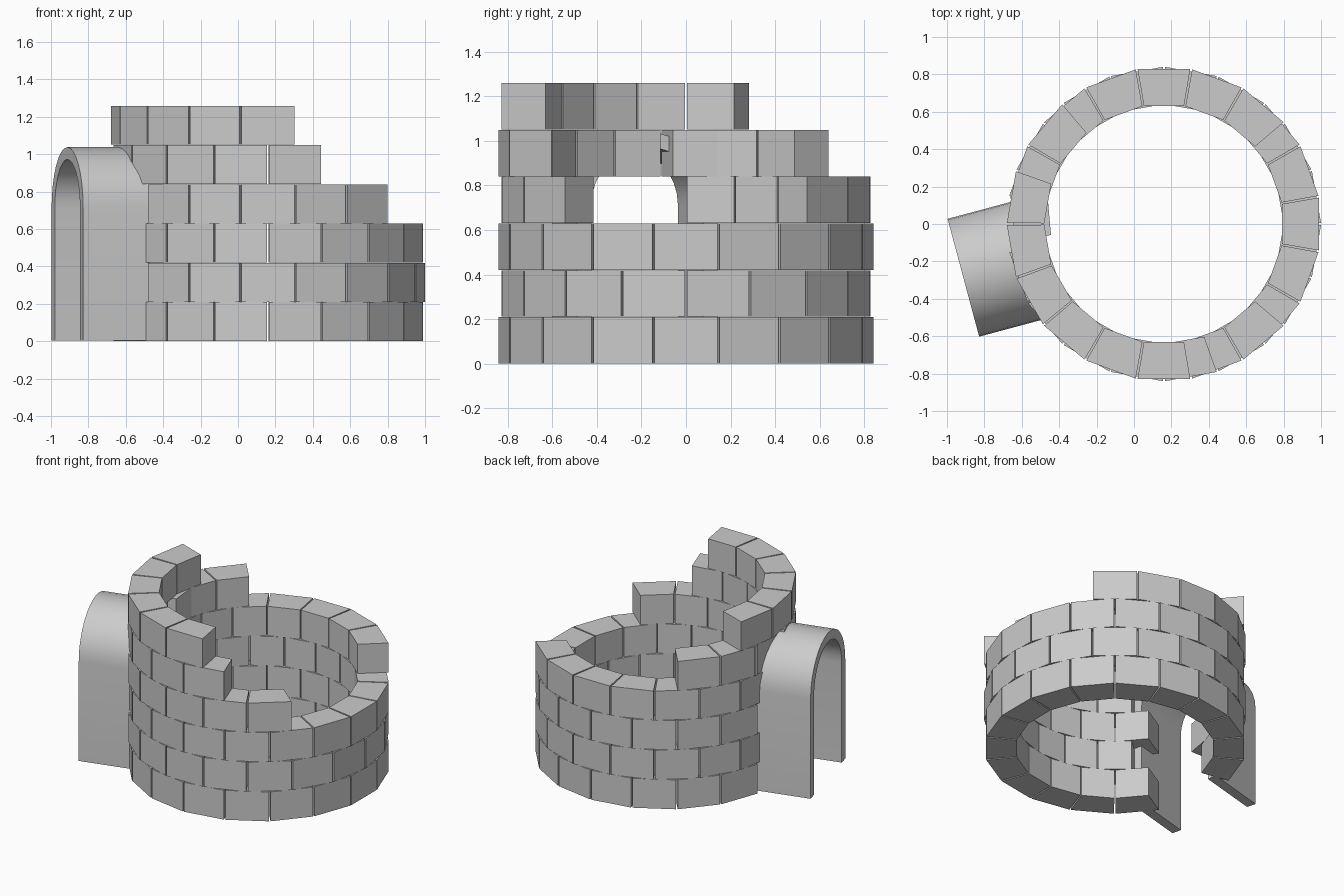
import bpy, bmesh, math

if "Cube" in bpy.data.objects:
    bpy.data.objects.remove(bpy.data.objects["Cube"])

CX = 0.16             # tower axis
R_OUT, R_IN = 0.84, 0.64
ROW_H, STEP, GAP = 0.21, 20, 0.35
DOOR = 195            # direction of the doorway, degrees


def make_object(name, bm):
    bmesh.ops.recalc_face_normals(bm, faces=bm.faces)
    me = bpy.data.meshes.new(name)
    bm.to_mesh(me)
    bm.free()
    ob = bpy.data.objects.new(name, me)
    bpy.context.collection.objects.link(ob)
    return ob


def extrude_profile(bm, points, vec):
    face = bm.faces.new([bm.verts.new(p) for p in points])
    res = bmesh.ops.extrude_face_region(bm, geom=[face], use_keep_orig=True)
    verts = [g for g in res["geom"] if isinstance(g, bmesh.types.BMVert)]
    bmesh.ops.translate(bm, verts=verts, vec=vec)


def block(bm, row, start, turn=0, shift=(0, 0)):
    a0, a1 = math.radians(start + GAP), math.radians(start + STEP - GAP)
    pts = [(r * math.cos(a), r * math.sin(a))
           for r, a in ((R_OUT, a0), (R_OUT, a1), (R_IN, a1), (R_IN, a0))]
    # optional small displacement about the block's own centre
    mx, my = sum(p[0] for p in pts) / 4, sum(p[1] for p in pts) / 4
    c, s = math.cos(math.radians(turn)), math.sin(math.radians(turn))
    pts = [(CX + mx + c * (x - mx) - s * (y - my) + shift[0],
            my + s * (x - mx) + c * (y - my) + shift[1],
            row * ROW_H + 0.001) for x, y in pts]
    extrude_profile(bm, pts, (0, 0, ROW_H - 0.002))


# Brick courses: angular ranges left standing around the doorway and broken top
courses = [
    [(210, 530)],
    [(220, 540)],
    [(210, 530)],
    [(220, 320), (40, 180)],
    [(130, 290)],
    [(160, 280)],
]
for row, spans in enumerate(courses):
    bm = bmesh.new()
    for lo, hi in spans:
        for start in range(lo, hi, STEP):
            if row == 4 and start == 170:      # loose block over the door
                block(bm, row, start, 5, (0.018, 0.04))
            else:
                block(bm, row, start)
    make_object(f"brick_course_{row + 1}", bm)

# Arched doorway: half-round profile swept inward along the door direction
ca, sa = math.cos(math.radians(DOOR)), math.sin(math.radians(DOOR))
FRONT, BACK, SPRING, SEG = 1.11, 0.67, 0.712, 16


def arch_line(r):
    arc = [(r * math.cos(math.pi * i / SEG), SPRING + r * math.sin(math.pi * i / SEG))
           for i in range(SEG + 1)]
    return [(r, 0.005)] + arc + [(-r, 0.005)]


def place(u, z, d):
    return (CX + d * ca - u * sa, d * sa + u * ca, z)


bm = bmesh.new()
loops = [[bm.verts.new(place(u, z, d)) for u, z in arch_line(r)]
         for r, d in ((0.326, FRONT), (0.26, FRONT), (0.26, BACK), (0.326, BACK))]
n = len(loops[0])
for k in range(4):
    a, b = loops[k], loops[(k + 1) % 4]
    for i in range(n - 1):
        bm.faces.new((a[i], a[i + 1], b[i + 1], b[i]))
for i in (0, n - 1):                            # feet
    bm.faces.new([lp[i] for lp in loops])
arch = make_object("door_arch", bm)
bpy.context.view_layer.objects.active = arch
arch.select_set(True)
bpy.ops.object.shade_smooth_by_angle(angle=math.radians(30))
